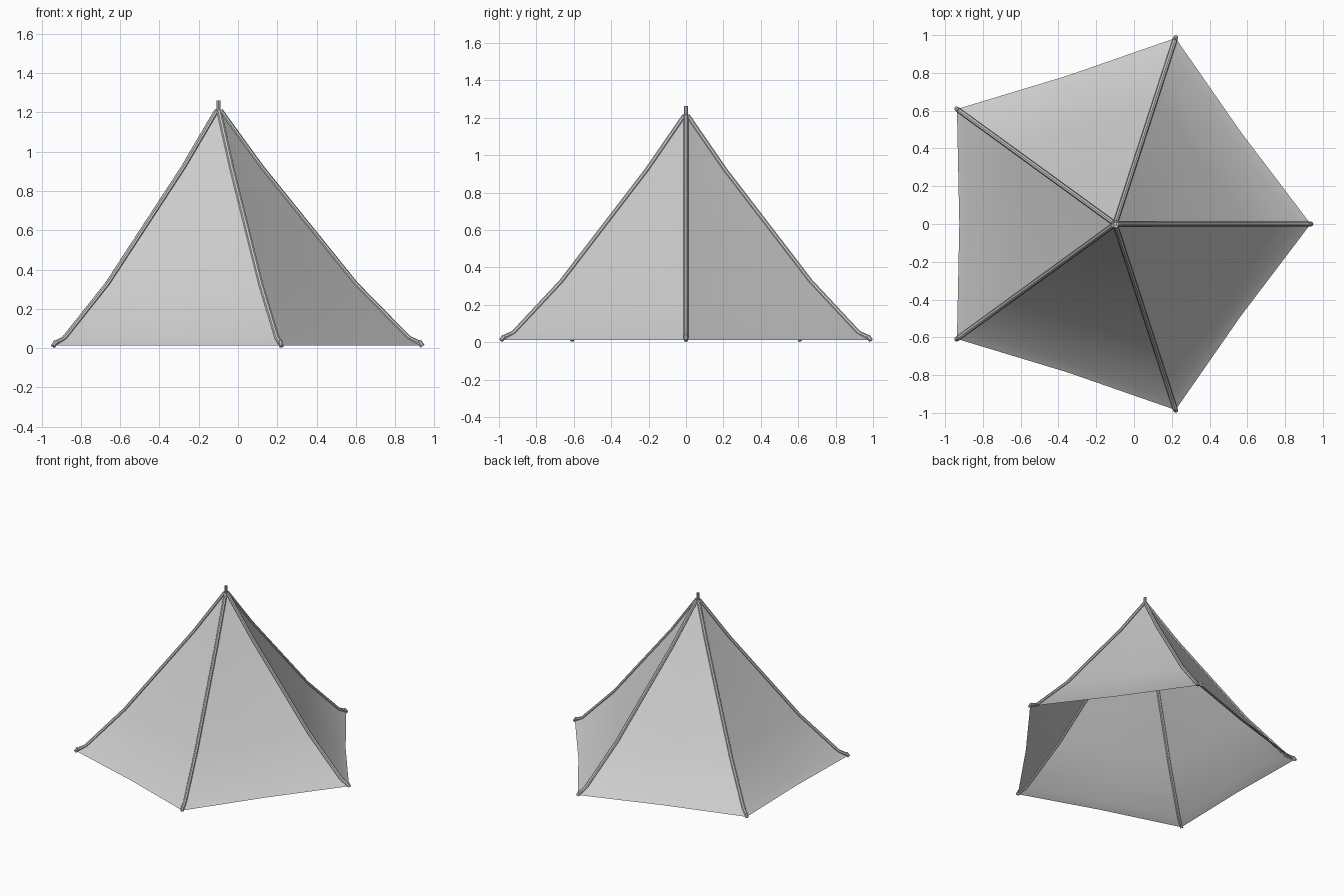
import bpy, bmesh
from math import sin, cos, pi, tau
from mathutils import Vector

if "Cube" in bpy.data.objects:
    bpy.data.objects.remove(bpy.data.objects["Cube"])

N = 5
CX = -0.10
# ridge profile: (radius, height)
PROFILE = [(0.01, 1.21), (0.22, 0.92), (0.70, 0.325), (0.97, 0.05), (1.035, 0.013)]


def at(r, z, angle):
    return Vector((CX + r * cos(angle), r * sin(angle), z))


def smooth(ob, angle=0.5):
    bpy.ops.object.select_all(action='DESELECT')
    ob.select_set(True)
    bpy.context.view_layer.objects.active = ob
    bpy.ops.object.shade_smooth_by_angle(angle=angle)


def tube(name, pts, radius, sides=8):
    """Round bar along a polyline, with mitred bends and closed ends."""
    bm = bmesh.new()
    rings = []
    for i, p in enumerate(pts):
        d = (pts[min(i + 1, len(pts) - 1)] - pts[max(i - 1, 0)]).normalized()
        ref = Vector((0, 0, 1)) if abs(d.z) < 0.98 else Vector((1, 0, 0))
        u = d.cross(ref).normalized()
        v = d.cross(u)
        rings.append([bm.verts.new(p + radius * (u * cos(tau * k / sides) + v * sin(tau * k / sides)))
                      for k in range(sides)])
    for a, b in zip(rings, rings[1:]):
        for k in range(sides):
            m = (k + 1) % sides
            bm.faces.new((a[k], a[m], b[m], b[k]))
    bm.faces.new(rings[0])
    bm.faces.new(rings[-1])
    return finish(name, bm)


def finish(name, bm):
    bmesh.ops.recalc_face_normals(bm, faces=bm.faces)
    me = bpy.data.meshes.new(name)
    bm.to_mesh(me)
    bm.free()
    ob = bpy.data.objects.new(name, me)
    bpy.context.collection.objects.link(ob)
    smooth(ob)
    return ob


# fabric: pentagonal rings, panel middles pulled slightly inward
bm = bmesh.new()
rings = []
for r, z in PROFILE:
    ring = []
    for k in range(2 * N):
        rr = r if k % 2 == 0 else r * cos(pi / N) * 0.985
        ring.append(bm.verts.new(at(rr, z, pi * k / N)))
    rings.append(ring)
for a, b in zip(rings, rings[1:]):
    for k in range(2 * N):
        m = (k + 1) % (2 * N)
        bm.faces.new((a[k], b[k], b[m], a[m]))
finish("tent_fabric", bm)

# ridge poles and ground pegs at every corner
for i in range(N):
    a = tau * i / N
    path = [at(r, z, a) for r, z in PROFILE[:-1]] + [at(1.03, 0.023, a)]
    tube(f"ridge_pole_{i + 1}", path, 0.013)
    tube(f"ground_peg_{i + 1}", [at(1.022, 0.034, a), at(1.04, 0.009, a)], 0.012)

# top of the centre mast
tube("mast_tip", [at(0, 1.17, 0), at(0, 1.22, 0), at(0, 1.262, 0)], 0.010)
